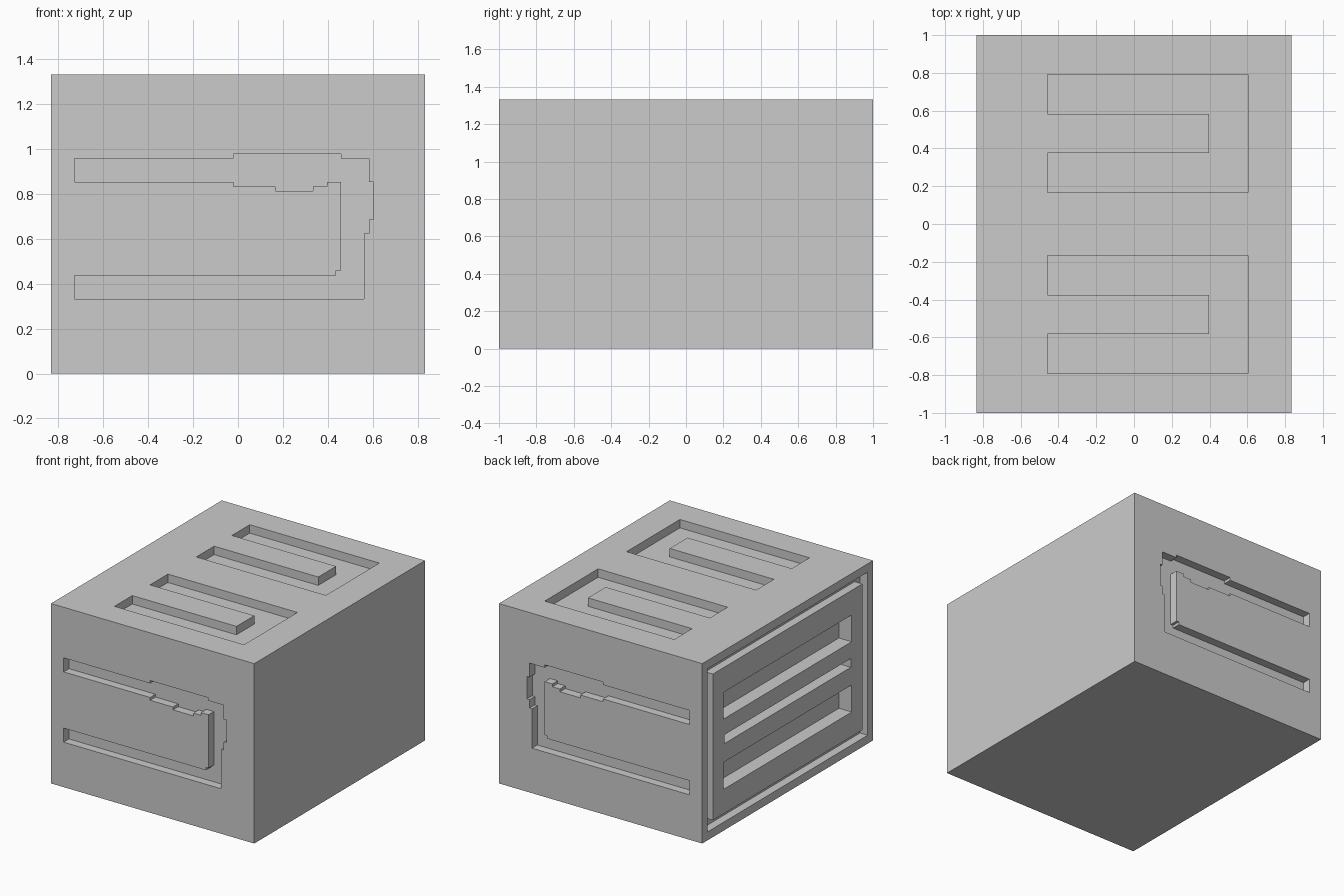
import bpy, bmesh
from mathutils import Vector

if "Cube" in bpy.data.objects:
    bpy.data.objects.remove(bpy.data.objects["Cube"])

U = 1 / 48            # model grid step
W, D, H = 40, 48, 64  # half width, half depth, height in steps
GROOVE, SLOT, OUT = 3, 5, 2


def prism(name, profile, place, a, b):
    """Extrude a 2D profile from level a to level b; place maps (u, v, level) to xyz."""
    bm = bmesh.new()
    rings = [[bm.verts.new(Vector(place(u, v, w)) * U) for u, v in profile] for w in (a, b)]
    n = len(profile)
    bm.faces.new(rings[0])
    bm.faces.new(rings[1])
    for i in range(n):
        j = (i + 1) % n
        bm.faces.new((rings[0][i], rings[0][j], rings[1][j], rings[1][i]))
    bmesh.ops.recalc_face_normals(bm, faces=bm.faces)
    mesh = bpy.data.meshes.new(name)
    bm.to_mesh(mesh)
    bm.free()
    ob = bpy.data.objects.new(name, mesh)
    bpy.context.collection.objects.link(ob)
    return ob


def rect(u0, v0, u1, v1):
    return [(u0, v0), (u1, v0), (u1, v1), (u0, v1)]


def on_top(u, v, w):
    return (u, v, w)


def on_side(u, v, w):      # front / back, level = y
    return (u, w, v)


def on_left(u, v, w):      # left face, level = x
    return (w, u, v)


# Main block
body = prism("body", rect(-W, -D, W, D), on_top, 0, H)
cutters = []

# Stepped U grooves on front and back
stepped = [(-35, 46), (-1, 46), (-1, 47), (22, 47), (22, 46), (28, 46), (28, 41),
           (29, 41), (29, 33), (28, 33), (28, 30), (27, 30), (27, 16), (-35, 16),
           (-35, 21), (21, 21), (21, 22), (22, 22), (22, 41), (19, 41), (19, 40),
           (16, 40), (16, 39), (8, 39), (8, 40), (-1, 40), (-1, 41), (-35, 41)]
# Plain U grooves on top
u_shape = [(-22, 38), (29, 38), (29, 8), (-22, 8), (-22, 18), (19, 18), (19, 28), (-22, 28)]
for s in (-1, 1):
    cutters.append(prism("side_groove_cutter", stepped, on_side, s * (D - GROOVE), s * (D + OUT)))
    cutters.append(prism("top_groove_cutter", [(x, s * y) for x, y in u_shape],
                         on_top, H - GROOVE, H + OUT))

# Channel framing the panel on the left face
for r in (rect(-45, 3, 45, 6), rect(-45, 58, 45, 61), rect(-45, 3, -42, 61), rect(42, 3, 45, 61)):
    cutters.append(prism("channel_cutter", r, on_left, -W - OUT, -W + GROOVE))

# Three long slots in the left panel
for half, z0, z1 in ((36, 14.7, 24.3), (35.5, 30.8, 33.9), (36, 39.7, 49.2)):
    cutters.append(prism("slot_cutter", rect(-half, z0, half, z1), on_left, -W - OUT, -W + SLOT))

# Carve everything out of the block
bpy.context.view_layer.objects.active = body
for c in cutters:
    c.hide_render = True
    mod = body.modifiers.new("carve", 'BOOLEAN')
    mod.operation = 'DIFFERENCE'
    mod.solver = 'EXACT'
    mod.object = c
    bpy.ops.object.modifier_apply(modifier=mod.name)
    bpy.data.objects.remove(c)
